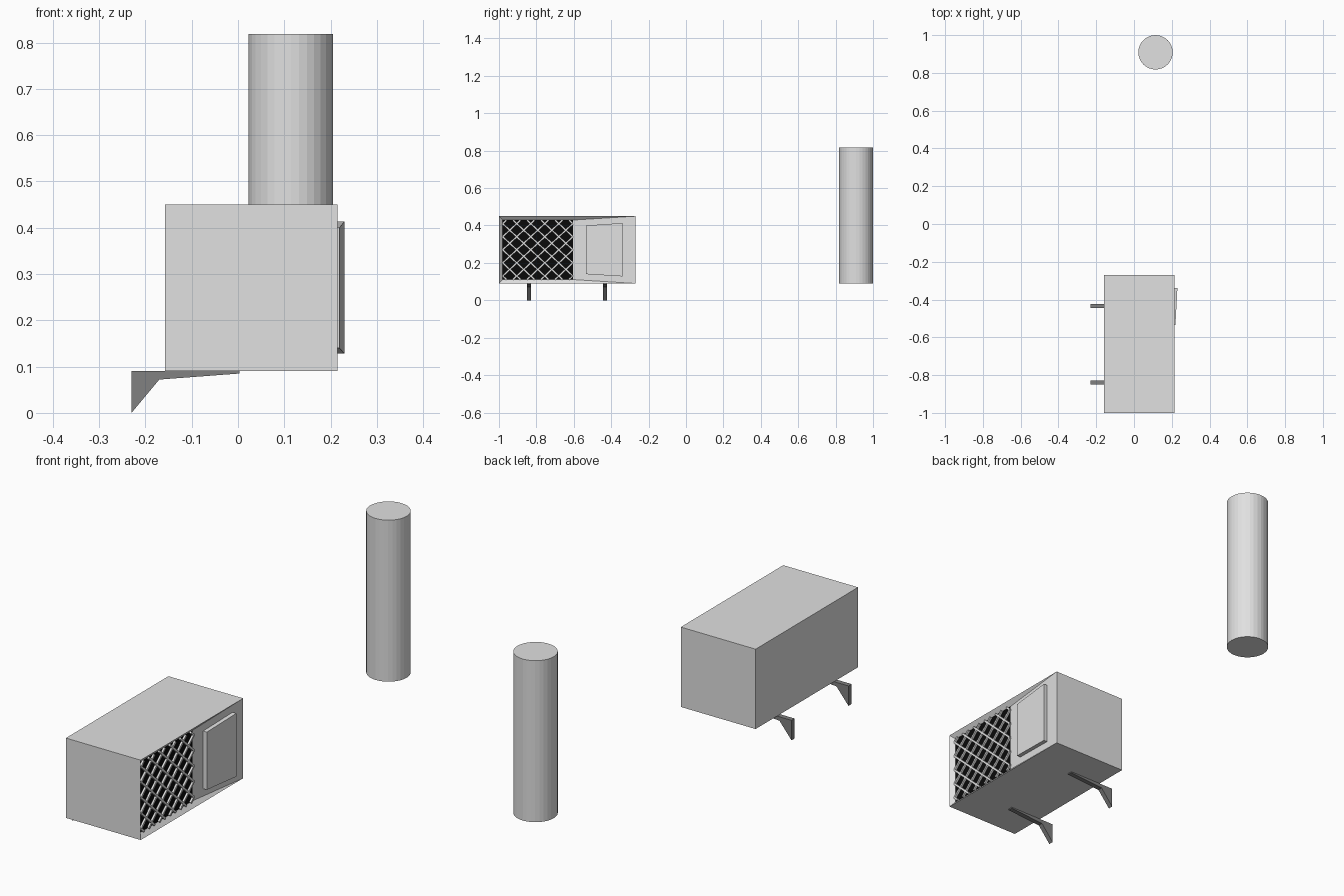
import bpy, bmesh, math
from mathutils import Vector

if "Cube" in bpy.data.objects:
    bpy.data.objects.remove(bpy.data.objects["Cube"])


def material(name, value):
    m = bpy.data.materials.new(name)
    m.diffuse_color = (value, value, value, 1)
    m.use_nodes = True
    m.node_tree.nodes["Principled BSDF"].inputs["Base Color"].default_value = m.diffuse_color
    return m


GREY = material("light_grey", 0.75)
DARK = material("bracket_grey", 0.22)
BLACK = material("grille_black", 0.003)


def make(name, verts, faces, *mats):
    me = bpy.data.meshes.new(name)
    me.from_pydata(verts, [], faces)
    bm = bmesh.new()
    bm.from_mesh(me)
    bmesh.ops.recalc_face_normals(bm, faces=bm.faces)
    bm.to_mesh(me)
    bm.free()
    for m in mats:
        me.materials.append(m)
    ob = bpy.data.objects.new(name, me)
    bpy.context.collection.objects.link(ob)
    return ob


def prism(name, a, b, mat):
    """Solid between two matching outlines."""
    n = len(a)
    faces = [tuple(range(n)), tuple(range(n, 2 * n))]
    faces += [(i, (i + 1) % n, (i + 1) % n + n, i + n) for i in range(n)]
    return make(name, list(a) + list(b), faces, mat)


# Housing: box whose right side has a sunken grille field and a sloping panel
X0, X1, XR = -0.158, 0.215, 0.197
Y0, Y1, Z0, Z1 = -1.0, -0.27, 0.09, 0.45
G0, G1, H0, H1 = -0.98, -0.605, 0.111, 0.429


def ring(x, ya, yb, za, zb):
    return [(x, ya, za), (x, yb, za), (x, yb, zb), (x, ya, zb)]


verts = ring(X0, Y0, Y1, Z0, Z1) + ring(X1, Y0, Y1, Z0, Z1) + ring(XR, G0, G1, H0, H1)
faces = [(0, 1, 2, 3), (8, 9, 10, 11)]
for i in range(4):
    j = (i + 1) % 4
    faces += [(i, j, j + 4, i + 4), (i + 4, j + 4, j + 8, i + 8)]
housing = make("housing", verts, faces, GREY, BLACK)
housing.data.polygons[1].material_index = 1

# Access door lying parallel to the sloping panel
def door_outline(offset):
    pts = [(-0.535, 0.14), (-0.34, 0.128), (-0.34, 0.413), (-0.535, 0.40)]
    return [(XR + (X1 - XR) * (y - G1) / (Y1 - G1) + offset, y, z) for y, z in pts]


prism("access_door", door_outline(-0.004), door_outline(0.0185), GREY)

# Diamond wire grille, each wire clipped to the sunken field
PW, PH, T = 0.075, 0.07, 0.0045
slope = PH / PW
wv, wf = [], []
for s in (1, -1):
    for k in range(-12, 13):
        c = (H0 + H1) / 2 + (k + 0.5) * PH      # height at field centre
        mid = (G0 + G1) / 2
        ys = sorted([(H0 - c) / (s * slope) + mid, (H1 - c) / (s * slope) + mid])
        ya, yb = max(G0, ys[0]), min(G1, ys[1])
        if yb - ya < 0.01:
            continue
        d = Vector((0, 1, s * slope)).normalized()
        n = Vector((0, -d.z, d.y)) * T
        n0 = len(wv)
        for y in (ya, yb):
            p = Vector((XR + 0.004, y, c + s * slope * (y - mid)))
            ux = Vector((T, 0, 0))
            wv += [p + n - ux, p + n + ux, p - n + ux, p - n - ux]
        wf += [tuple(n0 + i for i in range(4)), tuple(n0 + 4 + i for i in range(4))]
        wf += [(n0 + i, n0 + (i + 1) % 4, n0 + (i + 1) % 4 + 4, n0 + i + 4) for i in range(4)]
make("wire_grille", wv, wf, GREY)

# Two wall brackets under the housing
profile = [(-0.23, 0.09), (0.003, 0.09), (0.003, 0.085), (-0.17, 0.072), (-0.23, 0.0)]
for name, y in (("bracket_near", -0.84), ("bracket_far", -0.434)):
    prism(name, [(x, y - 0.011, z) for x, z in profile],
          [(x, y + 0.011, z) for x, z in profile], DARK)

# Separate standing pipe
N, R = 32, 0.091
circle = [(0.114 + R * math.cos(math.tau * i / N), 0.909 + R * math.sin(math.tau * i / N))
          for i in range(N)]
prism("pipe", [(x, y, 0.09) for x, y in circle], [(x, y, 0.818) for x, y in circle], GREY)
